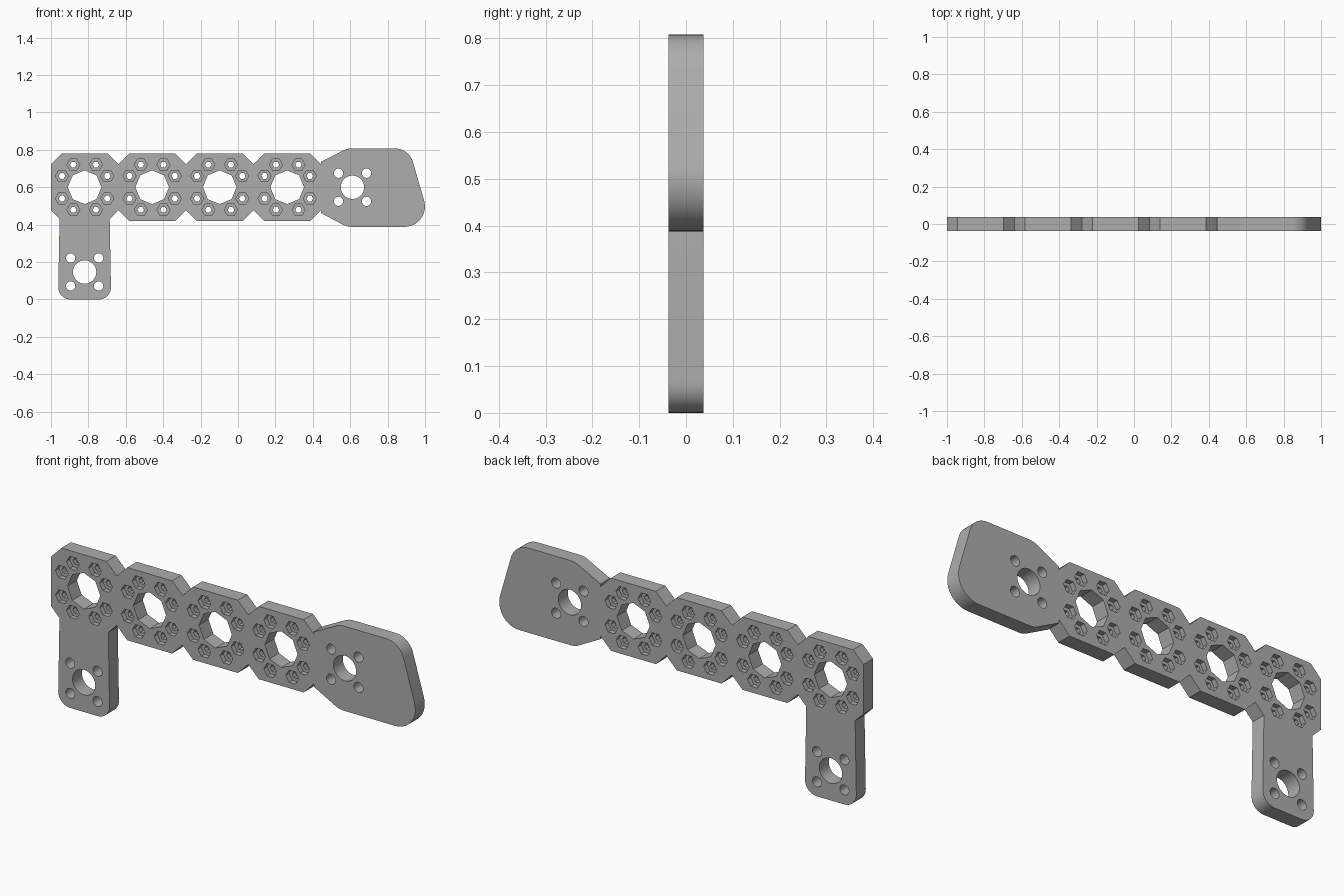
import bpy, bmesh, math
from mathutils import Vector

if "Cube" in bpy.data.objects:
    bpy.data.objects.remove(bpy.data.objects["Cube"], do_unlink=True)

HALF_T = 0.037            # half plate thickness
PITCH, HALF, FLAT = 0.361, 0.1805, 0.123
MID_Z = 0.6
CELLS = [-0.82 + i * PITCH for i in range(4)]

grey = bpy.data.materials.new("plain_grey")
grey.use_nodes = True
COLOUR = (0.42, 0.42, 0.42, 1)
grey.diffuse_color = COLOUR
grey.node_tree.nodes["Principled BSDF"].inputs["Base Color"].default_value = COLOUR


def fillet(points, steps=10):
    """Round each (x, z, radius) corner of an outline."""
    out = []
    for i, (x, z, r) in enumerate(points):
        p = Vector((x, z))
        if r == 0:
            out.append(p)
            continue
        a = (Vector(points[i - 1][:2]) - p).normalized()
        b = (Vector(points[(i + 1) % len(points)][:2]) - p).normalized()
        half = a.angle(b) / 2
        centre = p + (a + b).normalized() * r / math.sin(half)
        start = p + a * r / math.tan(half) - centre
        end = p + b * r / math.tan(half) - centre
        sweep = math.pi - 2 * half
        for k in range(steps + 1):
            t = k / steps
            out.append(centre + (start * math.sin((1 - t) * sweep)
                                 + end * math.sin(t * sweep)) / math.sin(sweep))
    return out


def ring(x, z, r, sides):
    return [Vector((x + r * math.cos(math.tau * k / sides),
                    z + r * math.sin(math.tau * k / sides))) for k in range(sides)]


def slabs(name, outlines):
    """Object made of outlines, each extruded between two depths."""
    bm = bmesh.new()
    for pts, y0, y1 in outlines:
        face = bm.faces.new([bm.verts.new((p.x, y0, p.y)) for p in pts])
        new = bmesh.ops.extrude_face_region(bm, geom=[face])["geom"]
        verts = [v for v in new if isinstance(v, bmesh.types.BMVert)]
        bmesh.ops.translate(bm, verts=verts, vec=(0, y1 - y0, 0))
    bmesh.ops.recalc_face_normals(bm, faces=bm.faces)
    mesh = bpy.data.meshes.new(name)
    bm.to_mesh(mesh)
    bm.free()
    mesh.materials.append(grey)
    obj = bpy.data.objects.new(name, mesh)
    bpy.context.collection.objects.link(obj)
    return obj


def plate(name, pts):
    return slabs(name, [(pts, -HALF_T, HALF_T)])


def cut(obj, name, outlines):
    """Cut the slabs out of the object and discard the cutter."""
    cutter = slabs(name, outlines)
    cutter.hide_render = True
    mod = obj.modifiers.new(name, "BOOLEAN")
    mod.operation, mod.solver, mod.object = "DIFFERENCE", "EXACT", cutter
    bpy.context.view_layer.objects.active = obj
    bpy.ops.object.modifier_apply(modifier=name)
    bpy.data.objects.remove(cutter, do_unlink=True)


def through(pts):
    return (pts, -0.1, 0.1)


def horn_holes(obj, x, z):
    """Round centre hole with four screw holes."""
    rings = [ring(x, z, 0.0625, 32)]
    rings += [ring(x + sx * 0.075, z + sz * 0.075, 0.025, 20)
              for sx in (-1, 1) for sz in (-1, 1)]
    cut(obj, "horn_drill", [through(r) for r in rings])


def smooth(obj):
    bpy.ops.object.select_all(action="DESELECT")
    obj.select_set(True)
    bpy.context.view_layer.objects.active = obj
    bpy.ops.object.shade_smooth_by_angle(angle=math.radians(25))


# Beam: row of touching octagons
top = []
for x in CELLS:
    top += [Vector((x - HALF, FLAT)), Vector((x - FLAT, HALF)), Vector((x + FLAT, HALF))]
top.append(Vector((CELLS[-1] + HALF, FLAT)))
bottom = [Vector((p.x, -p.y)) for p in reversed(top)]
beam = plate("octagon_beam", [p + Vector((0, MID_Z)) for p in top + bottom])

# Beam holes: octagonal centre, eight screw holes with a nut pocket on each side
offsets = [(sx * a, sz * b) for a, b in ((0.0605, 0.121), (0.121, 0.0605))
           for sx in (-1, 1) for sz in (-1, 1)]
spots = [(x + dx, MID_Z + dz) for x in CELLS for dx, dz in offsets]
cut(beam, "nut_pockets", [(ring(x, z, 0.035, 6), s * 0.012, s * 0.1)
                          for x, z in spots for s in (-1, 1)])
cut(beam, "beam_drill", [through(ring(x, MID_Z, 0.09, 8)) for x in CELLS]
    + [through(ring(x, z, 0.0175, 6)) for x, z in spots])

# Leg: slightly flared tab below the first octagon
low = MID_Z - HALF
cx = CELLS[0]
leg = plate("leg_tab", fillet([
    (cx - FLAT, low, 0), (cx - 0.134, low + 0.011, 0), (cx - 0.142, 0, 0.065),
    (cx + 0.142, 0, 0.065), (cx + 0.134, low + 0.011, 0), (cx + FLAT, low, 0)]))
horn_holes(leg, cx, 0.147)
smooth(leg)

# Paddle: rounded end blade
end = CELLS[-1] + HALF
paddle = plate("end_paddle", fillet([
    (end, 0.736, 0), (0.585, 0.808, 0.1), (0.914, 0.808, 0.1),
    (1.036, 0.388, 0.11), (0.583, 0.388, 0.1), (end, 0.462, 0)]))
horn_holes(paddle, 0.612, MID_Z)
smooth(paddle)
